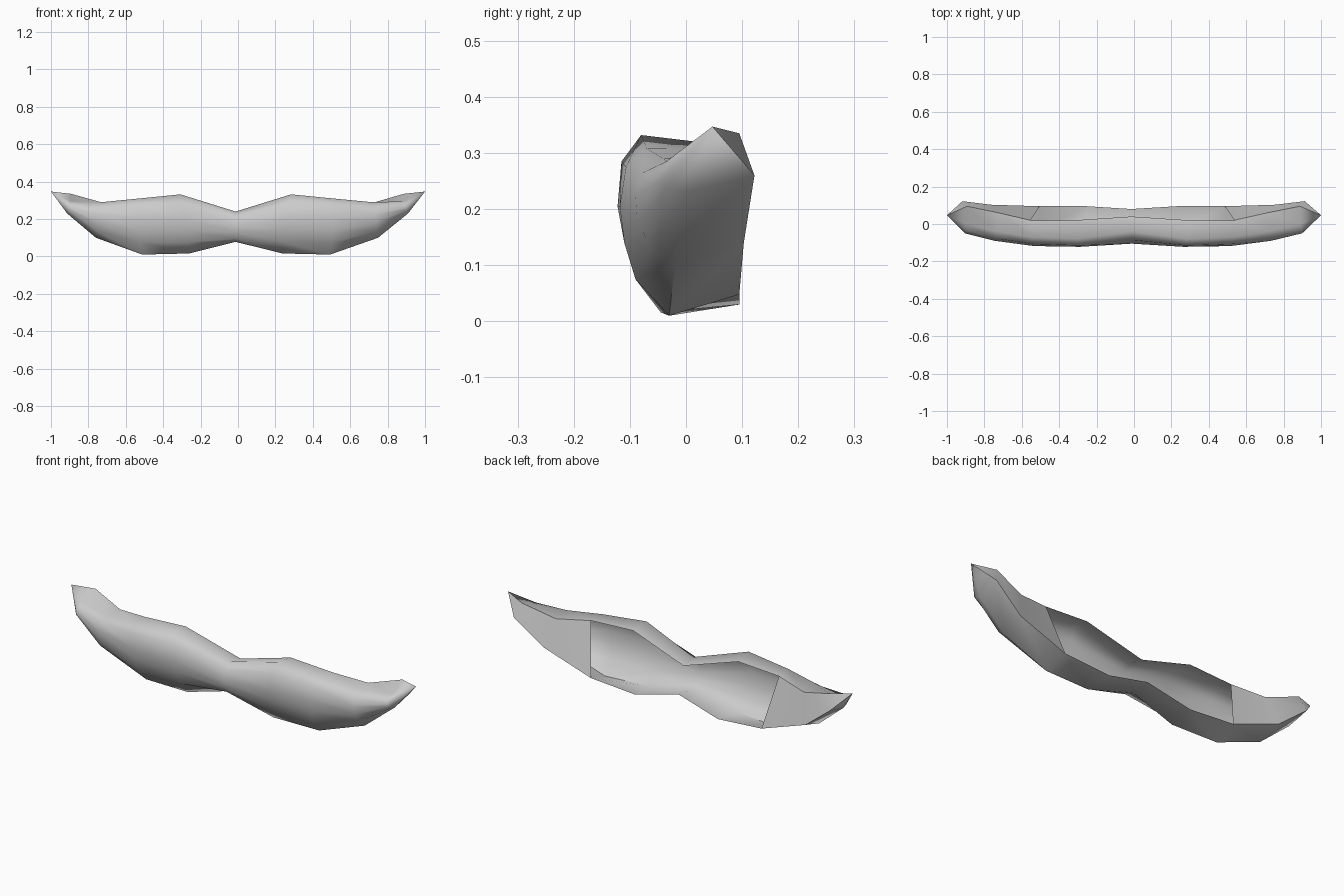
import bpy, bmesh, math

if "Cube" in bpy.data.objects:
    bpy.data.objects.remove(bpy.data.objects["Cube"])

# Half cross-sections from the middle outwards: x at top, x at bottom, then (y, z)
# points from the top back lip, round the front, to the bottom back lip
HALF = [
    (0.0, 0.0, [(.04, .225), (-.04, .24), (-.085, .215), (-.105, .165),
                (-.10, .13), (-.075, .095), (-.02, .078), (.08, .09)]),
    (.305, .24, [(.02, .32), (-.08, .332), (-.115, .285), (-.122, .205),
                 (-.11, .14), (-.09, .075), (-.045, .016), (.095, .03)]),
    (.545, .495, [(.02, .307), (-.07, .308), (-.107, .275), (-.118, .205),
                  (-.11, .14), (-.09, .075), (-.03, .01), (.095, .048)]),
    (.72, .76, [(.06, .285), (-.04, .29), (-.077, .265), (-.09, .225),
                (-.087, .18), (-.065, .135), (-.02, .10), (.103, .14)]),
    (.89, .915, [(.095, .335), (.00, .295), (-.035, .285), (-.05, .265),
                 (-.047, .25), (-.03, .237), (0, .23), (.122, .26)]),
]
TIP = (1.0, .047, .347)


def ring(bm, section, side):
    xt, xb, pts = section
    out = []
    n = len(pts) - 1
    for i, (y, z) in enumerate(pts):
        x = side * (xt + (xb - xt) * i / n)
        x -= .013 * (1 - x * x)  # the middle sits slightly off centre
        out.append(bm.verts.new((x, y, z)))
    return out


bm = bmesh.new()
rings = [ring(bm, s, -1) for s in reversed(HALF[1:])]
rings += [ring(bm, s, 1) for s in HALF]
n = len(HALF[0][2])

# Front shell, left open at the back between the two closed ends
for k, (a, b) in enumerate(zip(rings, rings[1:])):
    for i in range(n - 1):
        bm.faces.new((a[i], a[i + 1], b[i + 1], b[i]))
    if k < 2 or k >= len(rings) - 3:
        bm.faces.new((a[n - 1], a[0], b[0], b[n - 1]))

# Pointed tips
for r, side in ((rings[0], -1), (rings[-1], 1)):
    tip = bm.verts.new((side * TIP[0], TIP[1], TIP[2]))
    for i in range(n):
        f = (r[i], r[(i + 1) % n], tip)
        bm.faces.new(f if side > 0 else f[::-1])

bmesh.ops.recalc_face_normals(bm, faces=bm.faces[:])
me = bpy.data.meshes.new("moustache")
bm.to_mesh(me)
bm.free()
moustache = bpy.data.objects.new("moustache", me)
bpy.context.collection.objects.link(moustache)
bpy.context.view_layer.objects.active = moustache
moustache.select_set(True)
bpy.ops.object.shade_smooth_by_angle(angle=math.radians(50))
